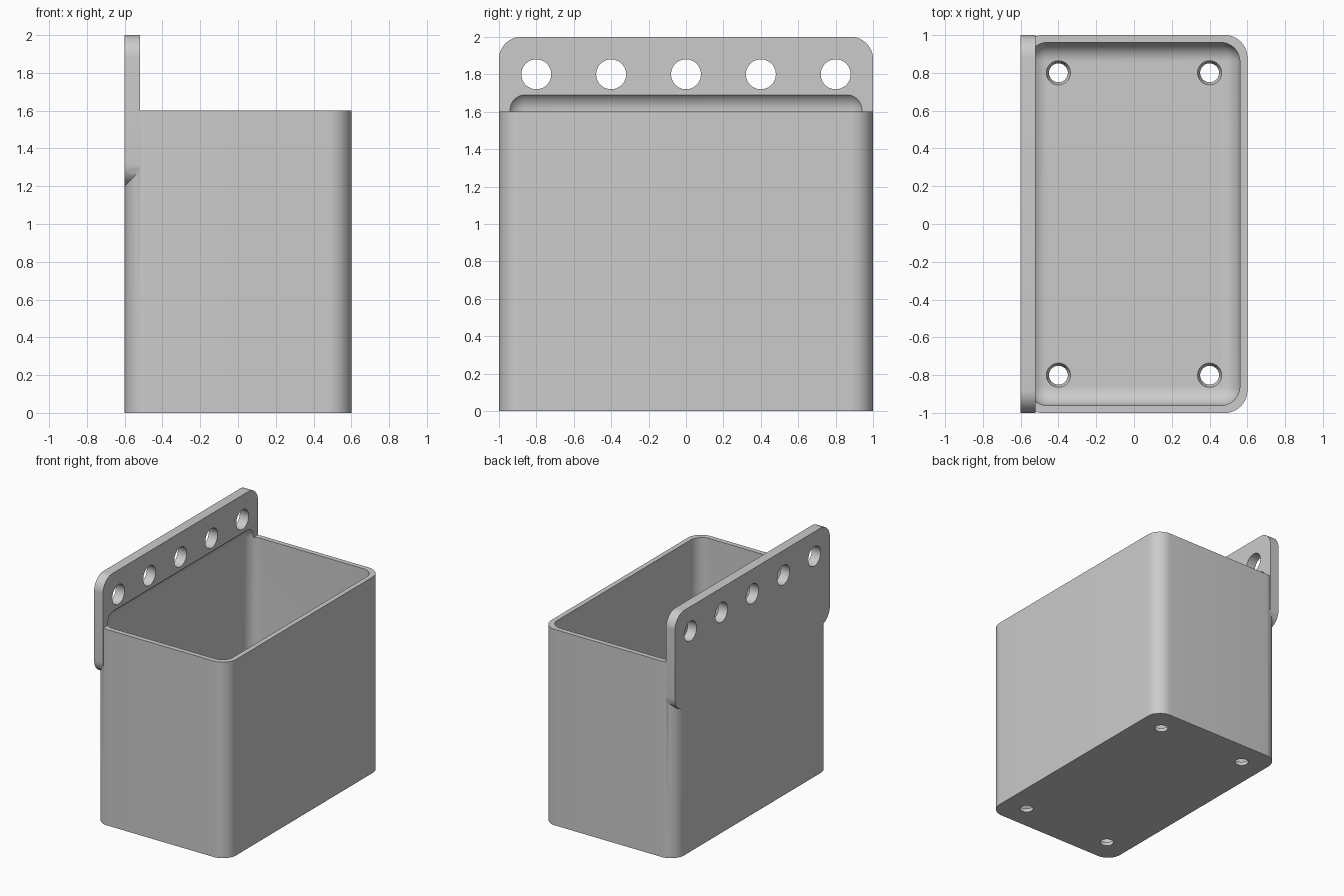
import bpy, bmesh, math
from mathutils import Matrix

cube = bpy.data.objects.get("Cube")
if cube:
    bpy.data.objects.remove(cube, do_unlink=True)

grey = bpy.data.materials.new("plain_grey")
grey.use_nodes = True
grey.diffuse_color = (0.6, 0.6, 0.6, 1)
grey.node_tree.nodes["Principled BSDF"].inputs["Base Color"].default_value = (0.6, 0.6, 0.6, 1)


def make(name, bm):
    mesh = bpy.data.meshes.new(name)
    bm.to_mesh(mesh)
    bm.free()
    mesh.materials.append(grey)
    obj = bpy.data.objects.new(name, mesh)
    bpy.context.collection.objects.link(obj)
    return obj


def rounded_box(name, low, high, radius, axis=None):
    """Box between two corners; rounds edges along one axis, or all edges."""
    bm = bmesh.new()
    bmesh.ops.create_cube(bm, size=1)
    for v in bm.verts:
        v.co = [high[i] if v.co[i] > 0 else low[i] for i in range(3)]
    edges = [e for e in bm.edges if axis is None
             or abs((e.verts[0].co - e.verts[1].co)[axis]) > 1e-4]
    bmesh.ops.bevel(bm, geom=edges, offset=radius, segments=12,
                    profile=0.5, affect='EDGES')
    return make(name, bm)


def round_cutter(name, centre, r_low, r_high, depth, rotation=Matrix()):
    bm = bmesh.new()
    bmesh.ops.create_cone(bm, cap_ends=True, segments=48, radius1=r_low,
                          radius2=r_high, depth=depth,
                          matrix=Matrix.Translation(centre) @ rotation)
    return make(name, bm)


def combine(target, other, operation):
    other.hide_render = True
    mod = target.modifiers.new(operation.lower(), 'BOOLEAN')
    mod.operation = operation
    mod.solver = 'EXACT'
    mod.object = other
    bpy.context.view_layer.objects.active = target
    bpy.ops.object.modifier_apply(modifier=mod.name)
    bpy.data.objects.remove(other, do_unlink=True)


# Bin body with rounded upright corners, joined to the hanging plate
storage_bin = rounded_box("storage_bin", (-0.6, -1, 0), (0.6, 1, 1.6), 0.12, axis=2)
plate = rounded_box("hanging_plate", (-0.6, -1, 1.2), (-0.52, 1, 2), 0.12, axis=0)
combine(storage_bin, plate, 'UNION')

# Cavity with soft edges, running up into the plate as a shallow recess
cavity = rounded_box("cavity_cutter", (-0.56, -0.96, 0.04), (0.56, 0.96, 1.71), 0.1)
combine(storage_bin, cavity, 'DIFFERENCE')

# Row of hanging holes through the plate
sideways = Matrix.Rotation(math.pi / 2, 4, 'Y')
for i in range(-2, 3):
    hole = round_cutter("hanging_hole_cutter", (-0.56, 0.4 * i, 1.8), 0.08, 0.08, 0.3, sideways)
    combine(storage_bin, hole, 'DIFFERENCE')

# Tapered drain holes in the floor
for x in (-0.4, 0.4):
    for y in (-0.8, 0.8):
        drain = round_cutter("drain_hole_cutter", (x, y, 0.02), 0.043, 0.071, 0.08)
        combine(storage_bin, drain, 'DIFFERENCE')

# Smooth curves, sharp rims
bpy.ops.object.select_all(action='DESELECT')
storage_bin.select_set(True)
bpy.context.view_layer.objects.active = storage_bin
bpy.ops.object.shade_smooth_by_angle(angle=math.radians(30))
